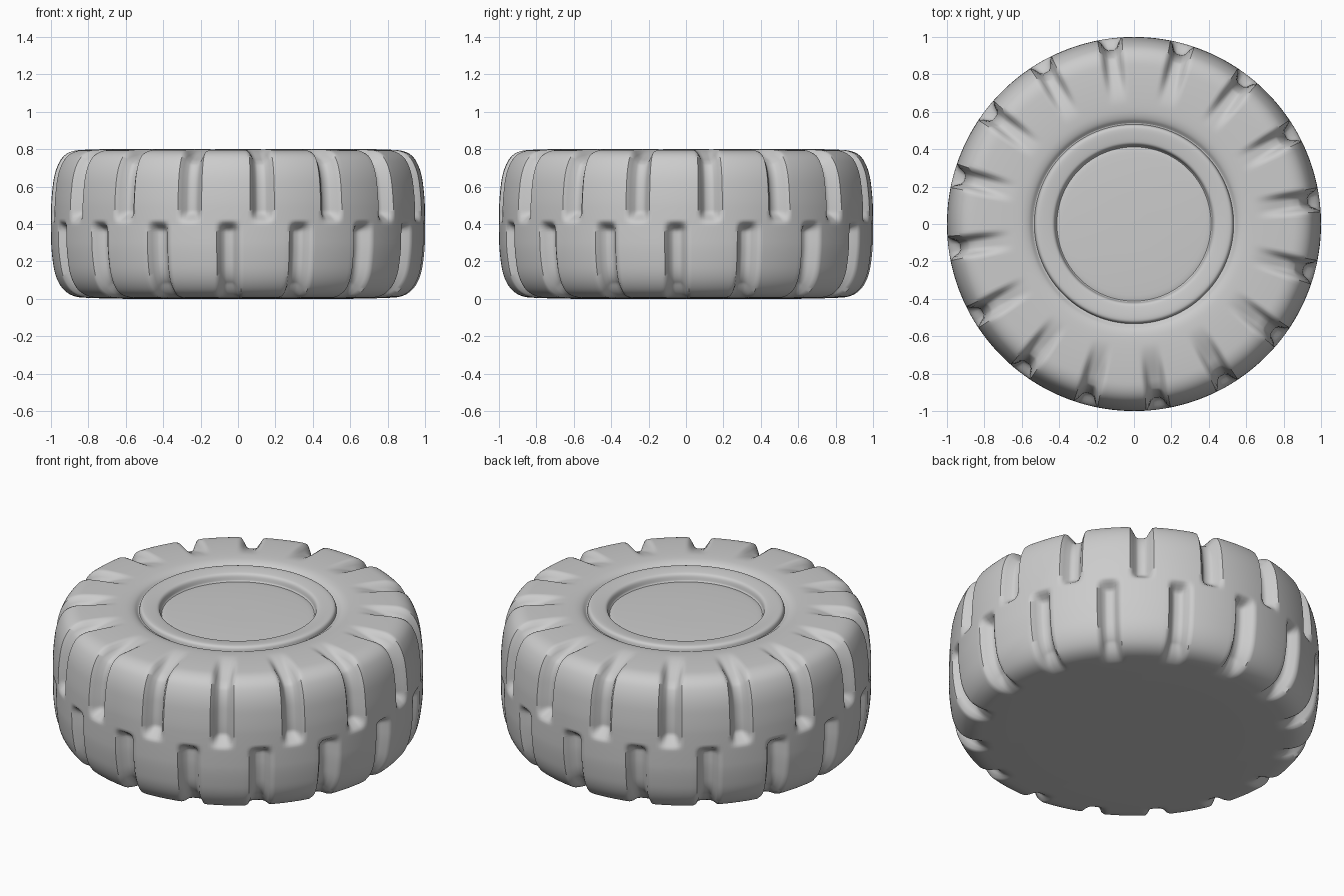
import bpy, math

if "Cube" in bpy.data.objects:
    bpy.data.objects.remove(bpy.data.objects["Cube"])

SEGS = 384


def rounded(pts, times=3):
    # Corner-cutting to turn a few control points into a smooth profile
    for _ in range(times):
        out = [pts[0]]
        for (a, b), (c, d) in zip(pts, pts[1:]):
            out += [(a * .75 + c * .25, b * .75 + d * .25),
                    (a * .25 + c * .75, b * .25 + d * .75)]
        pts = out + [pts[-1]]
    return pts


def ramp(v, lo, hi):
    t = min(1, max(0, (v - lo) / (hi - lo)))
    return t * t * (3 - 2 * t)


def groove(angle, offset, r):
    # Cross-section of one of 16 evenly spaced tread grooves
    step = math.tau / 16
    d = abs((angle - math.radians(offset) + step / 2) % step - step / 2) * r
    return 1 - ramp(d, 0.02, 0.066)


def tread(angle, r, z):
    # Staggered upper and lower rows, fading out over the shoulders
    upper = groove(angle, 7.5, r) * ramp(z, 0.40, 0.47) * ramp(r, 0.64, 0.92)
    lower = groove(angle, 19.5, r) * ramp(-z, -0.42, -0.36) * ramp(r, 0.78, 0.93)
    return 0.062 * max(upper, lower)


def lathe(name, pts, depth=None):
    verts, faces = [], []
    n = len(pts)
    for i, (r, z) in enumerate(pts):
        a, b = pts[max(i - 1, 0)], pts[min(i + 1, n - 1)]
        tr, tz = b[0] - a[0], b[1] - a[1]
        length = math.hypot(tr, tz) or 1
        nr, nz = tz / length, -tr / length
        for s in range(SEGS):
            ang = math.tau * s / SEGS
            d = depth(ang, r, z) if depth else 0
            rr = r - nr * d
            verts.append((rr * math.cos(ang), rr * math.sin(ang), z - nz * d))
    for i in range(n - 1):
        for s in range(SEGS):
            t = (s + 1) % SEGS
            faces.append((i * SEGS + s, i * SEGS + t,
                          (i + 1) * SEGS + t, (i + 1) * SEGS + s))
    # Close the flat end caps
    faces.append(tuple(reversed(range(SEGS))))
    faces.append(tuple((n - 1) * SEGS + s for s in range(SEGS)))
    mesh = bpy.data.meshes.new(name)
    mesh.from_pydata(verts, [], faces)
    obj = bpy.data.objects.new(name, mesh)
    bpy.context.collection.objects.link(obj)
    bpy.ops.object.select_all(action='DESELECT')
    obj.select_set(True)
    bpy.context.view_layer.objects.active = obj
    bpy.ops.object.shade_smooth_by_angle(angle=math.radians(50))
    return obj


# One continuous body: flat underside, treaded wall, raised rim ring, sunken disc
wall = rounded([(0.60, 0.0), (0.76, 0.003), (0.90, 0.01), (0.975, 0.10), (0.998, 0.25),
                (1.0, 0.35), (1.0, 0.45), (0.998, 0.54), (0.98, 0.69), (0.92, 0.79),
                (0.78, 0.80), (0.62, 0.80), (0.565, 0.79), (0.54, 0.768)])
ring = rounded([(0.533, 0.768), (0.528, 0.79), (0.51, 0.798), (0.45, 0.792),
                (0.425, 0.785), (0.418, 0.752)], 2)
disc = rounded([(0.412, 0.745), (0.39, 0.75), (0.20, 0.757), (0.02, 0.758)], 2)
lathe("tyre", wall + ring + disc, tread)
